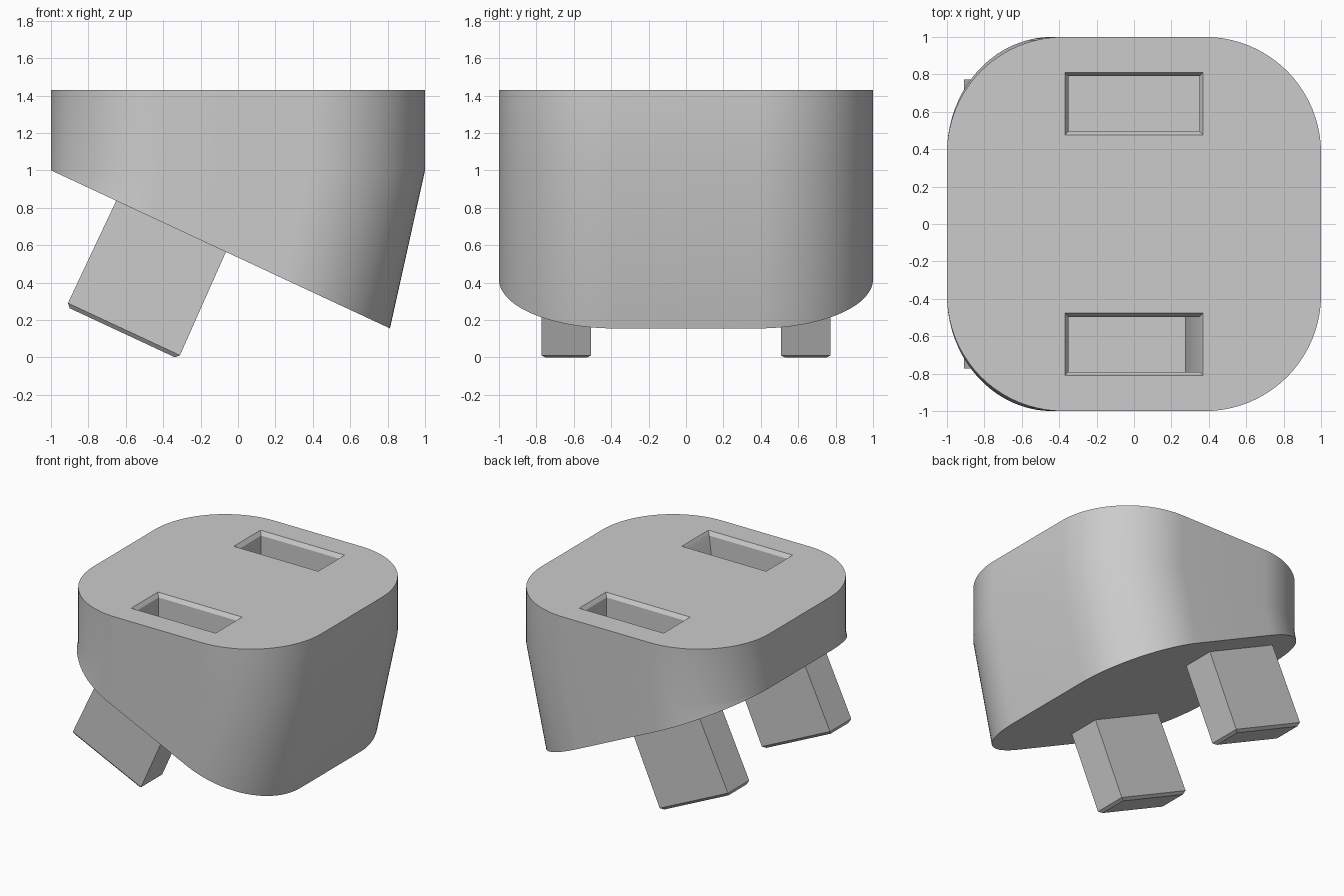
import bpy
import bmesh
from math import radians, sin, cos, pi
from mathutils import Vector

cube = bpy.data.objects.get("Cube")
if cube:
    bpy.data.objects.remove(cube)

grey = bpy.data.materials.new("light grey plastic")
grey.use_nodes = True
grey.diffuse_color = (0.6, 0.6, 0.6, 1)
grey.node_tree.nodes["Principled BSDF"].inputs["Base Color"].default_value = (0.6, 0.6, 0.6, 1)

TOP, HINGE_Z, TILT, RADIUS = 1.43, 1.0, radians(25), 0.62


def loft(name, rings):
    """Closed solid skinned through rings of equal point count."""
    bm = bmesh.new()
    loops = [[bm.verts.new(p) for p in ring] for ring in rings]
    for a, b in zip(loops, loops[1:]):
        n = len(a)
        for i in range(n):
            j = (i + 1) % n
            bm.faces.new((a[i], a[j], b[j], b[i]))
    bm.faces.new(loops[0])
    bm.faces.new(loops[-1])
    bmesh.ops.recalc_face_normals(bm, faces=bm.faces)
    mesh = bpy.data.meshes.new(name)
    bm.to_mesh(mesh)
    bm.free()
    mesh.materials.append(grey)
    obj = bpy.data.objects.new(name, mesh)
    bpy.context.collection.objects.link(obj)
    return obj


def tilted(u, y, w):
    """Point on the hinged underside: u along it, w outward from it."""
    return Vector((-1 + u * cos(TILT) - w * sin(TILT), y,
                   HINGE_Z - u * sin(TILT) - w * cos(TILT)))


def rect(x0, x1, y0, y1):
    return [(x0, y0), (x1, y0), (x1, y1), (x0, y1)]


def rounded_square(steps=20):
    pts = []
    for k, (sx, sy) in enumerate([(1, 1), (-1, 1), (-1, -1), (1, -1)]):
        for i in range(steps + 1):
            a = (k + i / steps) * pi / 2
            pts.append(((1 - RADIUS) * sx + RADIUS * cos(a),
                        (1 - RADIUS) * sy + RADIUS * sin(a)))
    return pts


def activate(obj):
    bpy.ops.object.select_all(action='DESELECT')
    obj.select_set(True)
    bpy.context.view_layer.objects.active = obj


# Body: upright block whose underside swings down about its -x edge
outline = rounded_square()
body = loft("body", [
    [(x, y, TOP) for x, y in outline],
    [(x, y, HINGE_Z) for x, y in outline],
    [tilted(x + 1, y, 0) for x, y in outline],
])

# Sockets with chamfered lips; the front one has a sloping end wall
for side, floor_x in ((-1, 0.275), (1, 0.35)):
    y = side * 0.643
    mouth = rect(-0.37, 0.37, y - 0.167, y + 0.167)
    inner = rect(-0.35, 0.35, y - 0.147, y + 0.147)
    floor = rect(-0.35, floor_x, y - 0.147, y + 0.147)
    levels = ((mouth, TOP + 0.02), (mouth, TOP), (inner, TOP - 0.03), (floor, TOP - 0.62))
    cutter = loft("socket_cutter", [[(px, py, z) for px, py in ring] for ring, z in levels])
    cutter.hide_render = True
    activate(body)
    cut = body.modifiers.new("socket", 'BOOLEAN')
    cut.operation = 'DIFFERENCE'
    cut.solver = 'EXACT'
    cut.object = cutter
    bpy.ops.object.modifier_apply(modifier=cut.name)
    bpy.data.objects.remove(cutter)

activate(body)
bpy.ops.object.shade_smooth_by_angle(angle=radians(30))

# Pegs: square to the underside, with chamfered tips
for side, name in ((-1, "front_peg"), (1, "back_peg")):
    y = side * 0.64
    base = rect(0.385, 1.032, y - 0.133, y + 0.133)
    shoulder = rect(0.382, 1.043, y - 0.133, y + 0.133)
    tip = rect(0.402, 1.023, y - 0.113, y + 0.113)
    levels = ((base, -0.01), (shoulder, 0.605), (tip, 0.626))
    loft(name, [[tilted(u, v, w) for u, v in ring] for ring, w in levels])
